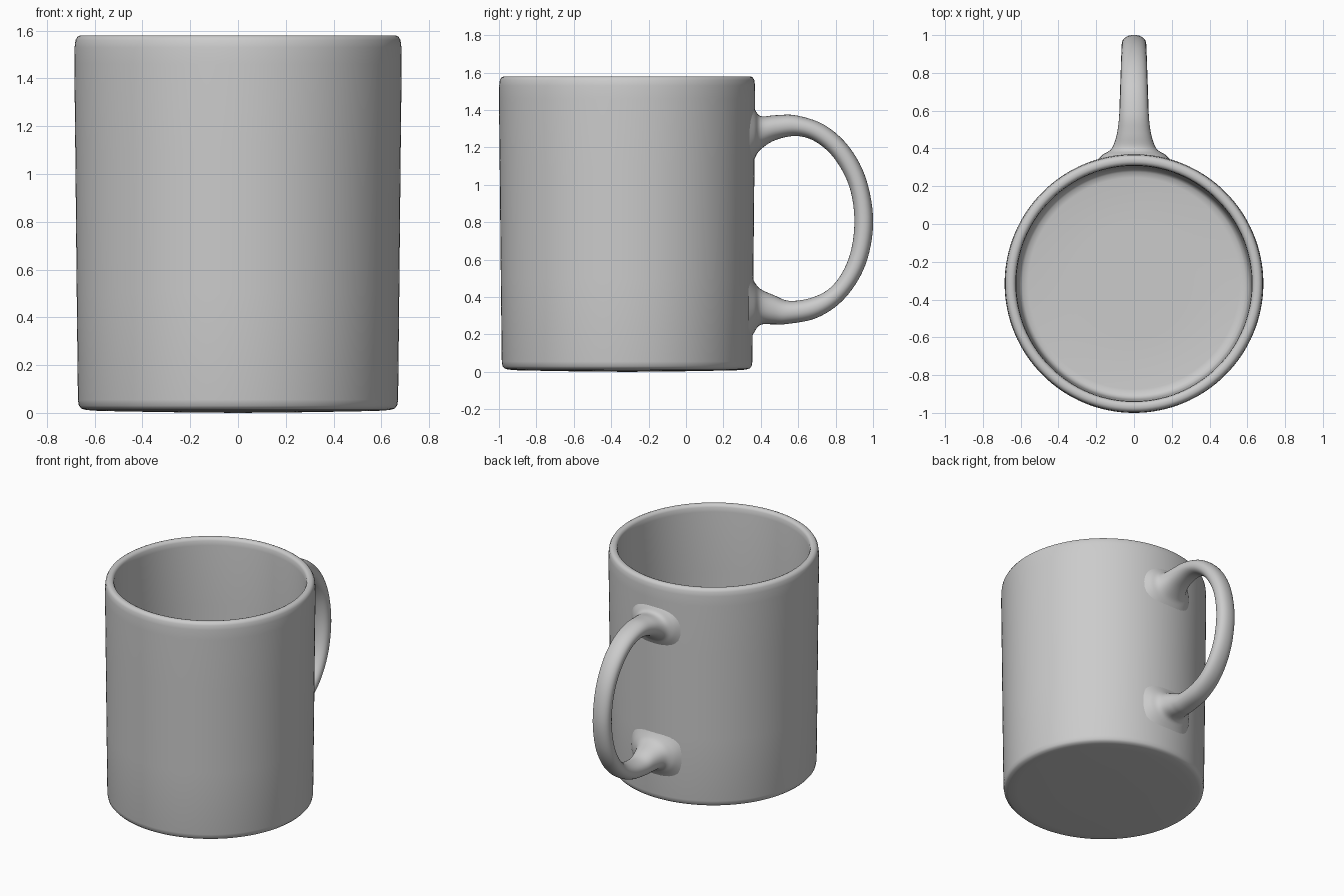
import bpy, bmesh, math
from mathutils import Vector

if "Cube" in bpy.data.objects:
    bpy.data.objects.remove(bpy.data.objects["Cube"])

CY = -0.315  # y of the cup axis


def finish(name, bm, angle):
    bmesh.ops.recalc_face_normals(bm, faces=bm.faces[:])
    me = bpy.data.meshes.new(name)
    bm.to_mesh(me)
    bm.free()
    ob = bpy.data.objects.new(name, me)
    bpy.context.collection.objects.link(ob)
    bpy.ops.object.select_all(action='DESELECT')
    ob.select_set(True)
    bpy.context.view_layer.objects.active = ob
    bpy.ops.object.shade_smooth_by_angle(angle=math.radians(angle))
    return ob


def bridge(bm, a, b):
    n = len(a)
    for i in range(n):
        bm.faces.new((a[i], a[(i + 1) % n], b[(i + 1) % n], b[i]))


def catmull(p, t):
    i = min(int(t), len(p) - 2)
    f = t - i
    a, b, c, d = (p[max(0, min(len(p) - 1, i + k))] for k in (-1, 0, 1, 2))
    return 0.5 * (2 * b + (c - a) * f + (2 * a - 5 * b + 4 * c - d) * f * f
                  + (3 * b - a - 3 * c + d) * f ** 3)


# Cup: revolved wall profile (radius, z), from base centre over the rim to inner floor
profile = [(0.3, 0.003), (0.58, 0.008), (0.635, 0.012), (0.655, 0.018), (0.666, 0.03),
           (0.67, 0.055), (0.675, 0.5), (0.681, 1.1), (0.685, 1.46), (0.684, 1.53),
           (0.680, 1.56), (0.672, 1.574), (0.66, 1.58), (0.645, 1.58), (0.633, 1.575),
           (0.626, 1.562), (0.623, 1.53), (0.621, 1.1), (0.617, 0.5), (0.613, 0.12),
           (0.605, 0.09), (0.59, 0.075), (0.56, 0.07), (0.3, 0.07)]
SEG = 128
bm = bmesh.new()
rings = [[bm.verts.new((r * math.cos(2 * math.pi * i / SEG),
                        CY + r * math.sin(2 * math.pi * i / SEG), z))
          for i in range(SEG)] for r, z in profile]
for a, b in zip(rings, rings[1:]):
    bridge(bm, a, b)
for ring, z in ((rings[0], 0.0), (rings[-1], 0.07)):
    c = bm.verts.new((0, CY, z))
    for i in range(SEG):
        bm.faces.new((ring[i], ring[(i + 1) % SEG], c))
finish("cup", bm, 60)

# Handle: stations of (outer y, outer z, inner y, inner z, half width), flared at the wall
stations = [(0.335, 1.46, 0.335, 1.07, 0.20), (0.367, 1.405, 0.367, 1.14, 0.165),
            (0.40, 1.367, 0.40, 1.19, 0.118), (0.48, 1.372, 0.48, 1.24, 0.09),
            (0.59, 1.371, 0.59, 1.261, 0.077), (0.74, 1.32, 0.69, 1.232, 0.072),
            (0.87, 1.205, 0.79, 1.145, 0.069), (0.96, 1.04, 0.87, 1.0, 0.066),
            (1.0, 0.83, 0.90, 0.83, 0.065), (0.98, 0.64, 0.885, 0.66, 0.066),
            (0.92, 0.49, 0.835, 0.53, 0.068), (0.82, 0.365, 0.76, 0.44, 0.071),
            (0.69, 0.285, 0.66, 0.393, 0.075), (0.54, 0.256, 0.55, 0.380, 0.08),
            (0.47, 0.254, 0.47, 0.41, 0.09), (0.40, 0.252, 0.40, 0.442, 0.118),
            (0.367, 0.215, 0.367, 0.48, 0.165), (0.335, 0.15, 0.335, 0.55, 0.20)]
pts = [Vector(s) for s in stations]
STEPS, SIDES, POW = 5, 32, 2 / 2.2
bm = bmesh.new()
rings = []
for k in range((len(pts) - 1) * STEPS + 1):
    oy, oz, iy, iz, w = catmull(pts, k / STEPS)
    ring = []
    for j in range(SIDES):
        a = 2 * math.pi * j / SIDES
        u, v = (math.copysign(abs(q) ** POW, q) for q in (math.cos(a), math.sin(a)))
        ring.append(bm.verts.new((w * u, (oy + iy) / 2 + (oy - iy) / 2 * v,
                                  (oz + iz) / 2 + (oz - iz) / 2 * v)))
    rings.append(ring)
for a, b in zip(rings, rings[1:]):
    bridge(bm, a, b)
bm.faces.new(rings[0])
bm.faces.new(rings[-1])
finish("handle", bm, 60)
